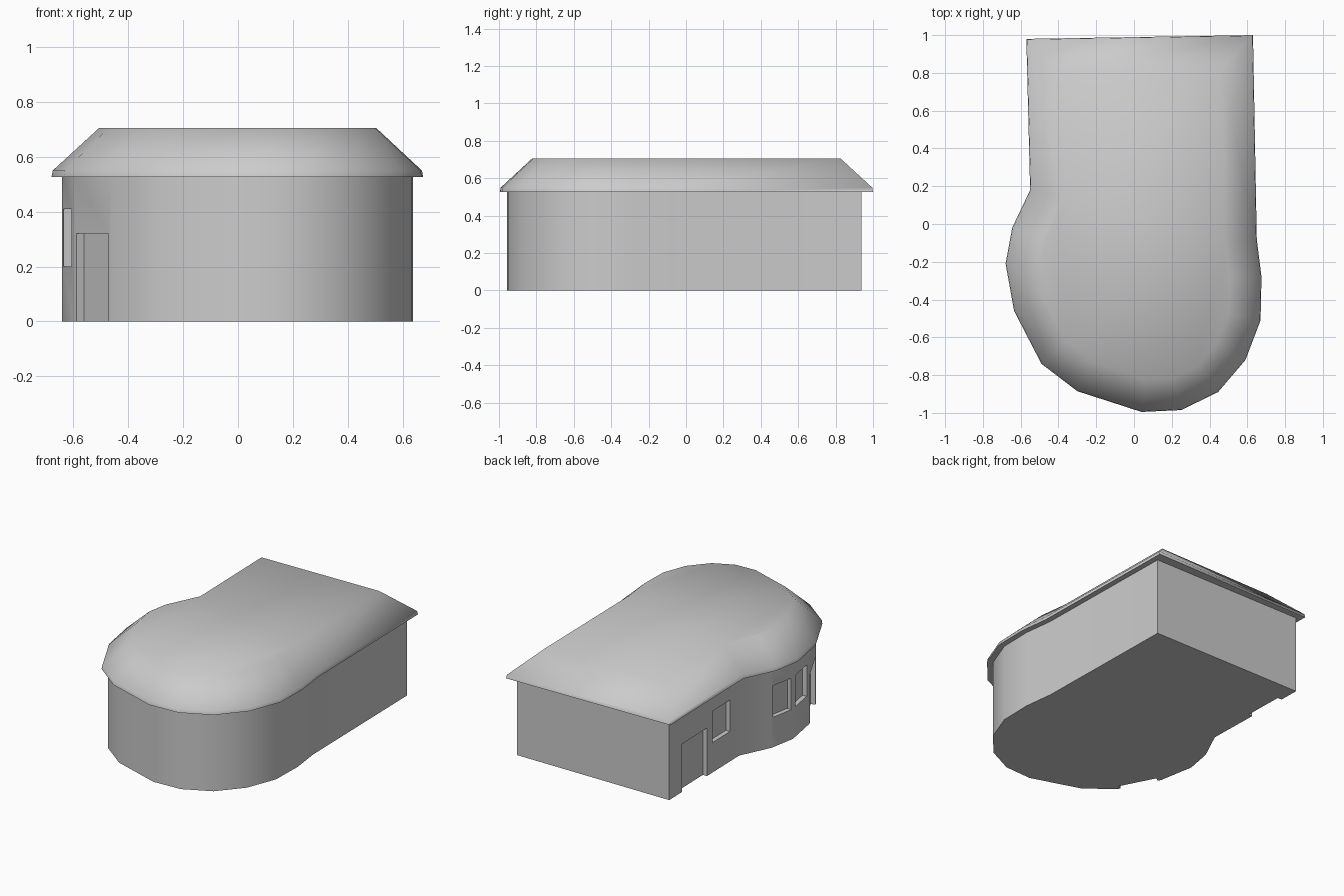
import bpy, bmesh, math
from mathutils import Vector

if "Cube" in bpy.data.objects:
    bpy.data.objects.remove(bpy.data.objects["Cube"])

# roof eave outline, counter-clockwise seen from above
EAVE = [Vector(p) for p in (
    (-0.57, 0.98), (-0.55, 0.18), (-0.645, -0.02), (-0.68, -0.21),
    (-0.635, -0.46), (-0.49, -0.74), (-0.30, -0.885), (0.04, -0.995),
    (0.25, -0.985), (0.445, -0.89), (0.59, -0.72), (0.67, -0.51),
    (0.675, -0.28), (0.65, -0.08), (0.63, 1.0))]


def inset(pts, d):
    """Move every side of a counter-clockwise outline inward by d."""
    out = []
    for i, p in enumerate(pts):
        a = (p - pts[i - 1]).normalized()
        b = (pts[(i + 1) % len(pts)] - p).normalized()
        na, nb = Vector((-a.y, a.x)), Vector((-b.y, b.x))
        out.append(p + (na + nb) * d / (1 + na.dot(nb)))
    return out


def loft(name, layers, angle):
    """Closed solid through stacked outlines [(points, z), ...]."""
    bm = bmesh.new()
    rings = [[bm.verts.new((p.x, p.y, z)) for p in pts] for pts, z in layers]
    n = len(rings[0])
    bm.faces.new(rings[0][::-1])
    bm.faces.new(rings[-1])
    for lo, hi in zip(rings, rings[1:]):
        for i in range(n):
            j = (i + 1) % n
            bm.faces.new((lo[i], lo[j], hi[j], hi[i]))
    bmesh.ops.recalc_face_normals(bm, faces=bm.faces)
    me = bpy.data.meshes.new(name)
    bm.to_mesh(me)
    bm.free()
    ob = bpy.data.objects.new(name, me)
    bpy.context.collection.objects.link(ob)
    if angle:
        smooth(ob, angle)
    return ob


def activate(ob):
    bpy.ops.object.select_all(action='DESELECT')
    ob.select_set(True)
    bpy.context.view_layer.objects.active = ob


def smooth(ob, angle):
    activate(ob)
    bpy.ops.object.shade_smooth_by_angle(angle=math.radians(angle))


# walls: eave outline pulled in, deeper overhang at the back
plan = [Vector((p.x, min(p.y, 0.937))) for p in inset(EAVE, 0.037)]
walls = loft("walls", [(plan, 0), (plan, 0.535)], 0)


def recess(name, side, t0, t1, z0, z1, depth=0.03):
    """Cut a shallow opening into one wall side, between fractions t0 and t1."""
    a, b = plan[side], plan[side + 1]
    d = (b - a).normalized()
    n = Vector((d.y, -d.x))
    p, q = a.lerp(b, t0), a.lerp(b, t1)
    box = [p - n * depth, p + n * 0.1, q + n * 0.1, q - n * depth]
    cutter = loft(name, [(box, z0), (box, z1)], 0)
    cutter.hide_render = True
    activate(walls)
    mod = walls.modifiers.new(name, 'BOOLEAN')
    mod.operation = 'DIFFERENCE'
    mod.solver = 'EXACT'
    mod.object = cutter
    bpy.ops.object.modifier_apply(modifier=name)
    bpy.data.objects.remove(cutter)


# doors and windows along the left side
recess("back_door", 0, 0.18, 0.54, -0.05, 0.32)
recess("back_window", 0, 0.62, 0.87, 0.20, 0.41)
recess("middle_window", 2, 0.08, 0.92, 0.20, 0.41)
recess("side_window", 3, 0.16, 0.84, 0.20, 0.41)
recess("front_door", 4, 0.08, 0.92, -0.05, 0.32)
smooth(walls, 32)

# hipped roof with a thin fascia and a flat top
loft("roof", [(EAVE, 0.527), (inset(EAVE, 0.004), 0.55),
              (inset(EAVE, 0.17), 0.705)], 65)
